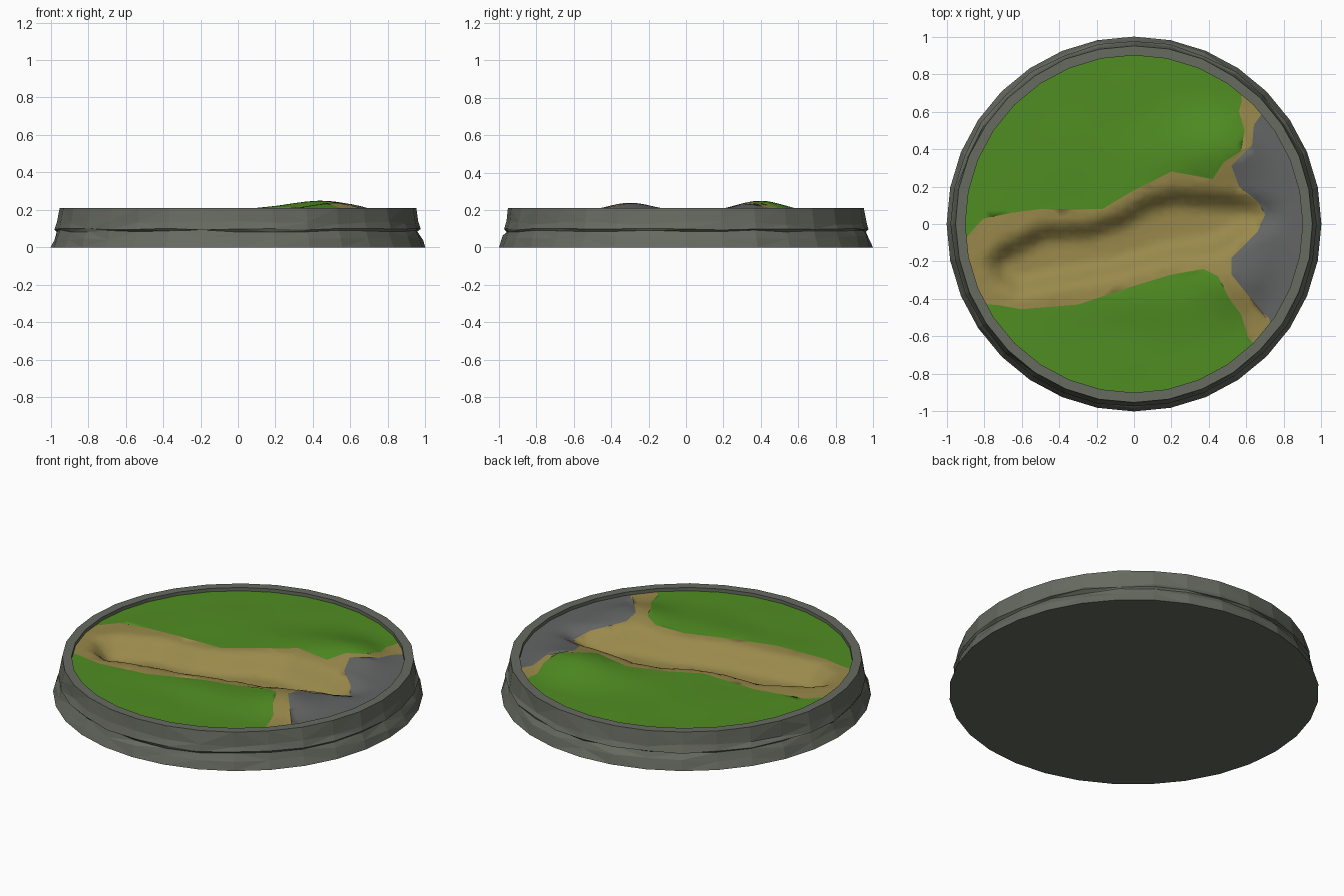
import bpy, bmesh, math, random
from mathutils import Vector
from mathutils.geometry import delaunay_2d_cdt

if "Cube" in bpy.data.objects:
    bpy.data.objects.remove(bpy.data.objects["Cube"])

random.seed(4)


def material(name, rgb):
    m = bpy.data.materials.new(name)
    m.diffuse_color = (*rgb, 1)
    m.use_nodes = True
    m.node_tree.nodes["Principled BSDF"].inputs["Base Color"].default_value = m.diffuse_color
    return m


stone = material("dark stone", (0.135, 0.145, 0.118))
grass = material("grass green", (0.080, 0.265, 0.016))
sand = material("sand brown", (0.320, 0.250, 0.070))
rock = material("grey rock", (0.125, 0.130, 0.127))


def add_object(name, bm, mats):
    me = bpy.data.meshes.new(name)
    bm.to_mesh(me)
    bm.free()
    for m in mats:
        me.materials.append(m)
    ob = bpy.data.objects.new(name, me)
    bpy.context.collection.objects.link(ob)
    return ob


# Stone base: chipped rings with a ledge halfway up, flat rim and inner wall
SEG = 32
# radius, height, radius jitter, height jitter
rings = [(1.0, 0, 0, 0), (0.983, 0.05, 0.005, 0.012), (0.962, 0.088, 0.006, 0.006),
         (0.975, 0.098, 0.006, 0.005), (0.962, 0.13, 0.006, 0.012),
         (0.952, 0.21, 0.002, 0), (0.90, 0.21, 0, 0), (0.90, 0.12, 0, 0)]
bm = bmesh.new()
loops = []
for r, z, jr, jz in rings:
    loop = []
    for i in range(SEG):
        a = 2 * math.pi * i / SEG
        rr = r + random.uniform(-jr, jr)
        loop.append(bm.verts.new((rr * math.cos(a), rr * math.sin(a), z + random.uniform(-jz, jz))))
    loops.append(loop)
for lo, hi in zip(loops, loops[1:]):
    for i in range(SEG):
        j = (i + 1) % SEG
        bm.faces.new((lo[i], lo[j], hi[j], hi[i]))
bm.faces.new(loops[0][::-1])
bmesh.ops.triangulate(bm, faces=[f for f in bm.faces if len(f.verts) == 4])
add_object("stone_base", bm, [stone])

# Colour borders on the ground (seen from above)
upper = [(-0.92, -0.08), (-0.80, 0.03), (-0.65, 0.06), (-0.5, 0.08), (-0.17, 0.08), (0.0, 0.18),
         (0.2, 0.28), (0.42, 0.24), (0.48, 0.33), (0.57, 0.39), (0.59, 0.5), (0.56, 0.60), (0.60, 0.74)]
lower = [(-0.83, -0.43), (-0.6, -0.455), (-0.3, -0.43), (-0.18, -0.39), (0.0, -0.33), (0.2, -0.27),
         (0.37, -0.24), (0.45, -0.28), (0.51, -0.40), (0.57, -0.48), (0.66, -0.70)]
grey = [(0.72, 0.62), (0.64, 0.53), (0.63, 0.42), (0.52, 0.31), (0.56, 0.20), (0.66, 0.12),
        (0.70, 0.05), (0.66, -0.04), (0.52, -0.18), (0.52, -0.27), (0.60, -0.37), (0.78, -0.57)]
# Outline of the hollow trench
trench = [(-0.83, -0.20), (-0.74, -0.10), (-0.5, 0.02), (-0.25, 0.03), (-0.1, 0.08), (0.05, 0.17), (0.2, 0.21),
          (0.62, 0.18), (0.88, 0.15), (0.88, -0.05), (0.6, -0.10), (0.45, -0.19), (0.2, -0.22),
          (-0.1, -0.31), (-0.4, -0.36), (-0.62, -0.41), (-0.76, -0.34)]


def inside(x, y, poly):
    hit = False
    for (x1, y1), (x2, y2) in zip(poly, poly[1:] + poly[:1]):
        if (y1 > y) != (y2 > y) and x < (x2 - x1) * (y - y1) / (y2 - y1) + x1:
            hit = not hit
    return hit


def edge_distance(x, y, poly):
    p, best = Vector((x, y)), 9
    for a, b in zip(poly, poly[1:] + poly[:1]):
        a, b = Vector(a), Vector(b)
        t = max(0, min(1, (p - a).dot(b - a) / (b - a).length_squared))
        best = min(best, (p - a - t * (b - a)).length)
    return best


def smooth(t):
    t = max(0, min(1, t))
    return t * t * (3 - 2 * t)


def height(x, y):
    def hill(cx, cy, h, sx, sy):
        return h * math.exp(-((x - cx) / sx) ** 2 - ((y - cy) / sy) ** 2)
    rise = (hill(0.48, 0.40, 0.055, 0.24, 0.18) + hill(0.53, -0.30, 0.050, 0.20, 0.17)
            + hill(0.0, -0.40, 0.022, 0.25, 0.15) + hill(0.1, 0.35, 0.018, 0.3, 0.2)
            + 0.004 * math.sin(9 * x + 2) * math.cos(8 * y))
    z = 0.19 + rise * smooth((0.9 - math.hypot(x, y)) / 0.2)
    if inside(x, y, trench):
        z -= 0.095 * smooth(edge_distance(x, y, trench) / 0.13) * smooth((0.86 - x) / 0.35)
    return z


# Ground: triangulated disc that follows the colour borders exactly
R = 0.905
pts, edges = [], []


def clamp(p):
    v = Vector(p)
    return v * (0.903 / v.length) if v.length > 0.89 else v


for i in range(64):
    a = 2 * math.pi * i / 64
    pts.append(Vector((R * math.cos(a), R * math.sin(a))))
for line in (upper, lower, grey):
    start = len(pts)
    pts += [clamp(p) for p in line]
    edges += [(k, k + 1) for k in range(start, len(pts) - 1)]
step = 0.036
n = int(R / step)
for i in range(-n, n + 1):
    for j in range(-n, n + 1):
        x = (i + random.uniform(-0.2, 0.2)) * step
        y = (j + random.uniform(-0.2, 0.2)) * step
        if math.hypot(x, y) < 0.88:
            pts.append(Vector((x, y)))
verts, _, faces, *_ = delaunay_2d_cdt(pts, edges, [], 0, 0.0001)

sand_area = upper + [(1.5, 1.0), (1.5, -1.0)] + lower[::-1] + [(-1.2, -0.6), (-1.2, -0.08)]
grey_area = grey + [(1.5, -1.1), (1.5, 1.1)]
bm = bmesh.new()
bv = [bm.verts.new((v.x, v.y, height(v.x, v.y))) for v in verts]
for f in faces:
    face = bm.faces.new([bv[k] for k in f])
    face.smooth = True
    c = face.calc_center_median()
    if inside(c.x, c.y, grey_area):
        face.material_index = 2
    elif inside(c.x, c.y, sand_area):
        face.material_index = 1
bmesh.ops.recalc_face_normals(bm, faces=bm.faces)
if sum(f.normal.z for f in bm.faces) < 0:
    bmesh.ops.reverse_faces(bm, faces=bm.faces)
add_object("ground", bm, [grass, sand, rock])
